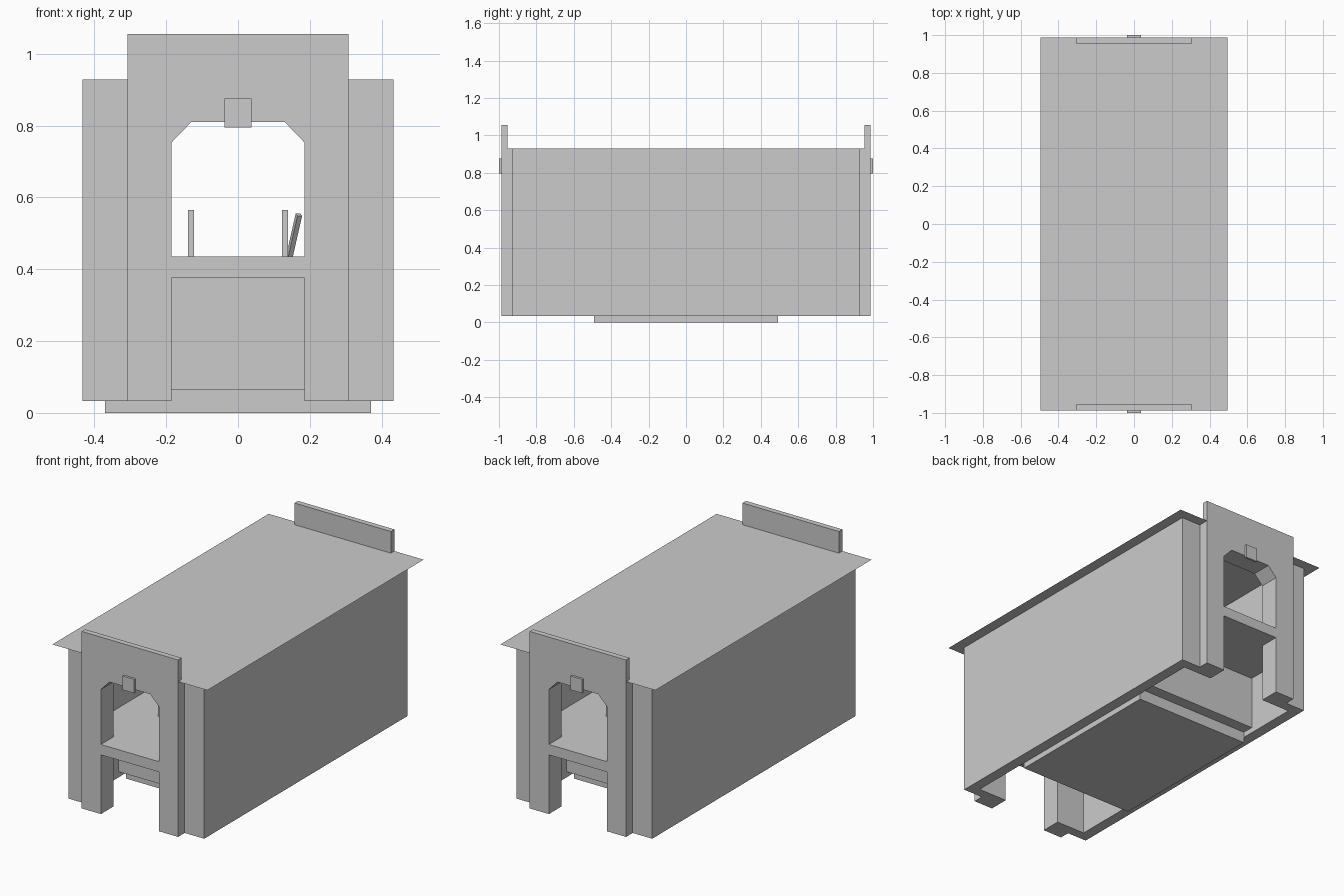
import bpy, bmesh
from mathutils import Vector

cube = bpy.data.objects.get("Cube")
if cube:
    bpy.data.objects.remove(cube, do_unlink=True)

stone = bpy.data.materials.new("plain_grey")
stone.use_nodes = True
GREY = (0.6, 0.6, 0.6, 1)
stone.diffuse_color = GREY
stone.node_tree.nodes["Principled BSDF"].inputs["Base Color"].default_value = GREY

BASE, EAVES, TOP = 0.033, 0.93, 1.055      # wall foot, roof, parapet top
OUT, IN = 0.433, 0.37                      # side wall faces
PYLON, DOOR = 0.308, 0.185                 # half widths


def finish(name, bm):
    mesh = bpy.data.meshes.new(name)
    bmesh.ops.recalc_face_normals(bm, faces=bm.faces)
    bm.to_mesh(mesh)
    bm.free()
    mesh.materials.append(stone)
    obj = bpy.data.objects.new(name, mesh)
    bpy.context.collection.objects.link(obj)
    return obj


def box(name, x0, x1, y0, y1, z0, z1):
    bm = bmesh.new()
    bmesh.ops.create_cube(bm, size=1)
    lo, hi = Vector((x0, y0, z0)), Vector((x1, y1, z1))
    for v in bm.verts:
        v.co = (lo + hi) / 2 + v.co * (hi - lo)
    return finish(name, bm)


def mirrored(half):
    return half + [(-x, z) for x, z in reversed(half)]


def gate(name, half_width, top, y0, y1):
    """End wall layer with an open doorway and a chamfered window above it."""
    outline = mirrored([(DOOR, 0.375), (DOOR, BASE), (half_width, BASE), (half_width, top)])
    window = mirrored([(DOOR, 0.435), (DOOR, 0.753), (0.13, 0.81)])
    bm = bmesh.new()
    edges = []
    for loop in (outline, window):
        vs = [bm.verts.new((x, y0, z)) for x, z in loop]
        edges += [bm.edges.new((a, b)) for a, b in zip(vs, vs[1:] + vs[:1])]
    bmesh.ops.triangle_fill(bm, edges=edges, use_beauty=True)
    ext = bmesh.ops.extrude_face_region(bm, geom=bm.faces[:], use_keep_orig=True)
    for v in ext["geom"]:
        if isinstance(v, bmesh.types.BMVert):
            v.co.y = y1
    finish(name, bm)


# end walls, projecting pylons and keystones
for side, s in (("front", -1), ("back", 1)):
    gate(side + "_end_wall", OUT, EAVES - 0.001, s * 0.87, s * 0.927)
    gate(side + "_pylon_core", PYLON, EAVES - 0.001, s * 0.927, s * 0.955)
    gate(side + "_pylon_face", PYLON, TOP, s * 0.955, s * 0.987)
    ys = sorted((s * 0.987, s * 1.0))
    box(side + "_keystone", -0.037, 0.037, *ys, 0.795, 0.875)

# side walls, and low boards and ledges inside
for side, s in (("right", -1), ("left", 1)):
    box(side + "_wall", *sorted((s * IN, s * OUT)), -0.927, 0.927, BASE, EAVES - 0.001)
    box(side + "_low_board", *sorted((s * 0.122, s * 0.139)), -0.53, 0.53, 0.435, 0.565)

# thin flat roof
bm = bmesh.new()
bmesh.ops.create_grid(bm, x_segments=1, y_segments=1, size=1)
for v in bm.verts:
    v.co = (v.co.x * 0.495, v.co.y * 0.987, EAVES)
finish("roof", bm)

# floor, the solid block carrying it, and the plinth
box("floor", -IN, IN, -0.87, 0.87, 0.375, 0.435)
box("floor_block", -IN, IN, -0.56, 0.56, 0.065, 0.375)
box("plinth", -IN, IN, -0.493, 0.493, 0, 0.065)

# leaning lever beside the left board
lever = box("lever", -0.007, 0.007, -0.007, 0.007, 0, 0.14)
foot, tip = Vector((0.142, 0.0, 0.43)), Vector((0.168, -0.06, 0.545))
lever.location = foot
lever.rotation_euler = (tip - foot).to_track_quat("Z", "Y").to_euler()
